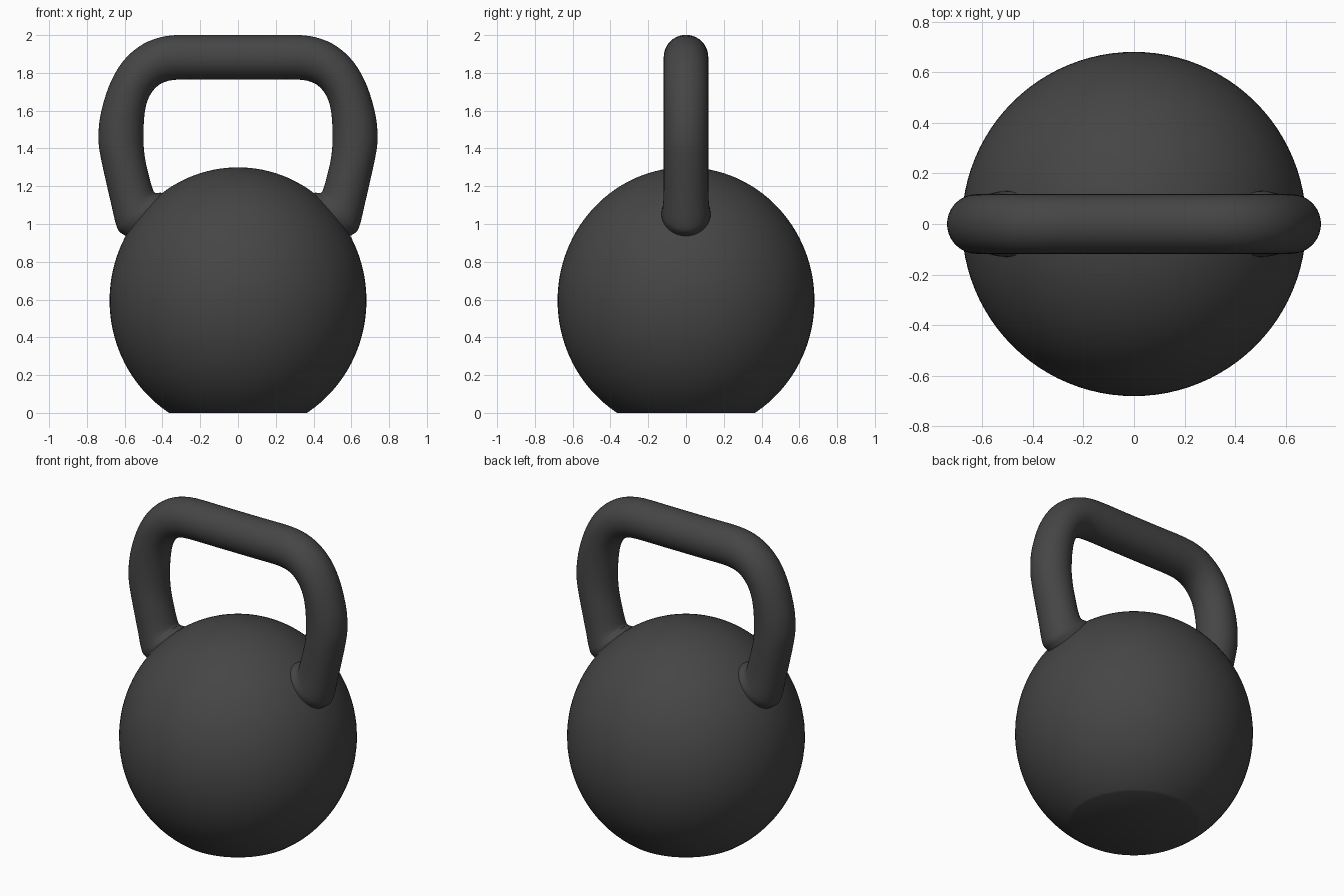
import bpy, bmesh, math
from mathutils import Vector

if "Cube" in bpy.data.objects:
    bpy.data.objects.remove(bpy.data.objects["Cube"])

iron = bpy.data.materials.new("dark_iron")
iron.diffuse_color = (0.06, 0.06, 0.06, 1)
iron.use_nodes = True
iron.node_tree.nodes["Principled BSDF"].inputs["Base Color"].default_value = iron.diffuse_color


def finish(bm, name):
    bmesh.ops.recalc_face_normals(bm, faces=bm.faces)
    me = bpy.data.meshes.new(name)
    bm.to_mesh(me)
    bm.free()
    me.materials.append(iron)
    ob = bpy.data.objects.new(name, me)
    bpy.context.collection.objects.link(ob)
    bpy.ops.object.select_all(action='DESELECT')
    ob.select_set(True)
    bpy.context.view_layer.objects.active = ob
    bpy.ops.object.shade_smooth_by_angle(angle=math.radians(35))
    return ob


# Ball with the underside sliced flat
bm = bmesh.new()
bmesh.ops.create_uvsphere(bm, u_segments=96, v_segments=64, radius=1)
bmesh.ops.scale(bm, vec=(0.68, 0.68, 0.705), verts=bm.verts)
bmesh.ops.translate(bm, vec=(0, 0, 0.595), verts=bm.verts)
cut = bmesh.ops.bisect_plane(bm, geom=bm.verts[:] + bm.edges[:] + bm.faces[:],
                             plane_co=(0, 0, 0), plane_no=(0, 0, 1), clear_inner=True)
bmesh.ops.contextual_create(bm, geom=[e for e in cut["geom_cut"]
                                      if isinstance(e, bmesh.types.BMEdge)])
finish(bm, "ball")

# Handle sections: outer x, outer z, inner x, inner z, half depth in y
half = [(0.12, 2.0, 0.12, 1.765, .118), (0.33, 2.0, 0.31, 1.765, .118),
        (0.44, 1.98, 0.385, 1.753, .118), (0.53, 1.935, 0.43, 1.727, .118),
        (0.61, 1.86, 0.463, 1.687, .118), (0.67, 1.76, 0.485, 1.635, .118),
        (0.71, 1.65, 0.496, 1.57, .118), (0.734, 1.54, 0.50, 1.50, .118),
        (0.738, 1.43, 0.50, 1.42, .118), (0.724, 1.34, 0.491, 1.34, .118),
        (0.70, 1.23, 0.474, 1.265, .118), (0.67, 1.10, 0.455, 1.195, .119),
        (0.64, 0.98, 0.438, 1.165, .125), (0.60, 0.94, 0.39, 1.16, .130),
        (0.45, 0.85, 0.30, 1.08, .120)]
keys = [Vector((-a, b, -c, d, e)) for a, b, c, d, e in reversed(half)]
keys += [Vector(k) for k in half]


def spline(p0, p1, p2, p3, t):
    return 0.5 * (2 * p1 + (p2 - p0) * t + (2 * p0 - 5 * p1 + 4 * p2 - p3) * t * t
                  + (3 * p1 - p0 - 3 * p2 + p3) * t ** 3)


sections = []
n = len(keys)
for i in range(n - 1):
    for s in range(3):
        sections.append(spline(keys[max(i - 1, 0)], keys[i], keys[i + 1],
                               keys[min(i + 2, n - 1)], s / 3))
sections.append(keys[-1])

# Handle tube skinned through the sections
SIDES = 40
bm = bmesh.new()
rings = []
for ox, oz, ix, iz, depth in sections:
    outer, inner = Vector((ox, 0, oz)), Vector((ix, 0, iz))
    mid, arm = (outer + inner) / 2, (outer - inner) / 2
    rings.append([bm.verts.new(mid + arm * math.cos(a) + Vector((0, depth * math.sin(a), 0)))
                  for a in (math.tau * k / SIDES for k in range(SIDES))])
for r, q in zip(rings, rings[1:]):
    for k in range(SIDES):
        j = (k + 1) % SIDES
        bm.faces.new((r[k], r[j], q[j], q[k]))
bm.faces.new(rings[0])
bm.faces.new(rings[-1])
finish(bm, "handle")
